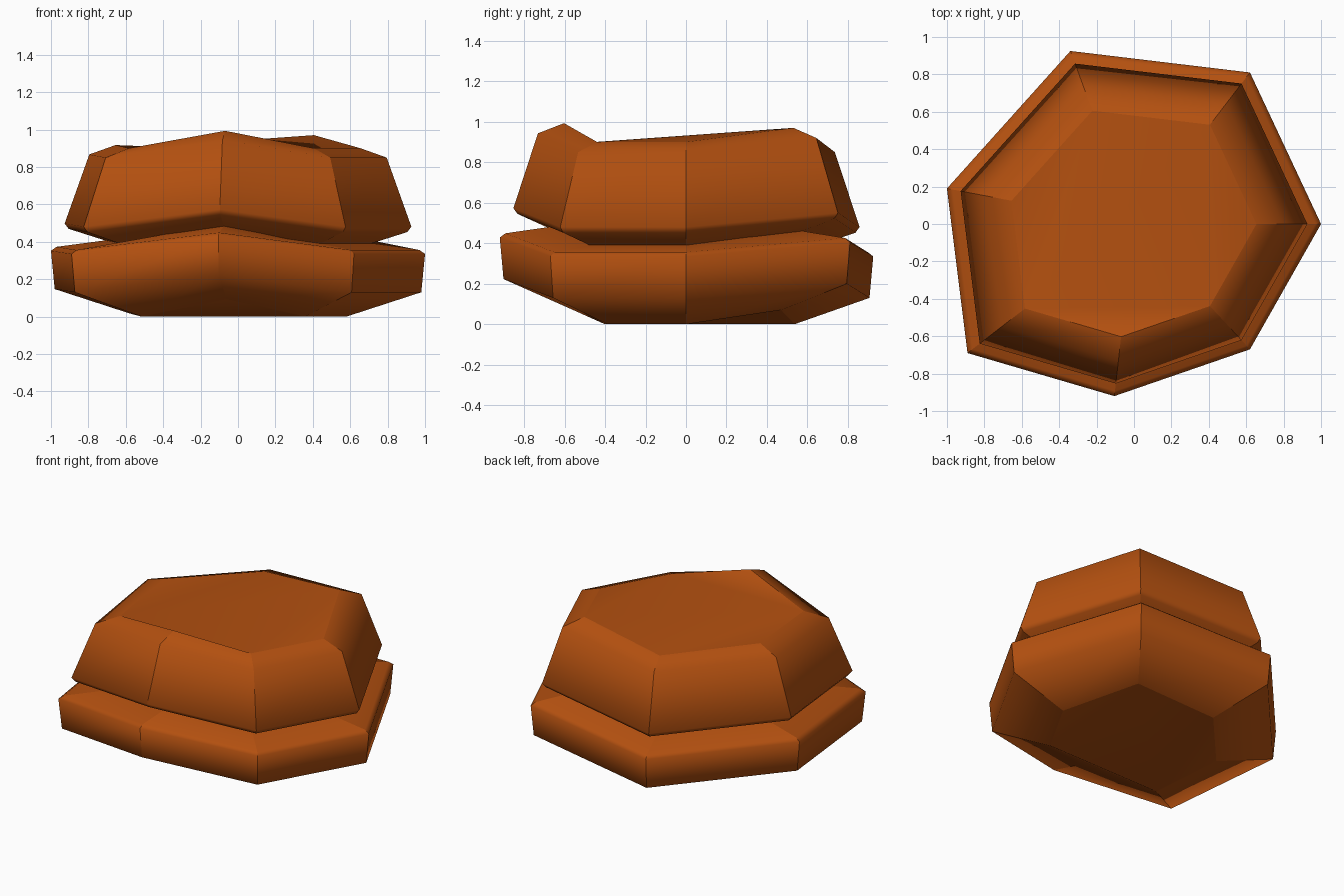
import bpy, bmesh

if "Cube" in bpy.data.objects:
    bpy.data.objects.remove(bpy.data.objects["Cube"])

# One flat colour
mat = bpy.data.materials.new("burnt orange")
mat.diffuse_color = (0.45, 0.08, 0.005, 1)
mat.use_nodes = True
mat.node_tree.nodes["Principled BSDF"].inputs["Base Color"].default_value = mat.diffuse_color

# Irregular seven-sided outline: x, y and how far each corner is lifted
CORNERS = [(-0.105, -0.92, 0.093), (0.62, -0.67, 0.0), (1.0, 0.0, 0.0),
           (0.62, 0.81, 0.07), (-0.34, 0.925, 0.0), (-1.0, 0.19, 0.017),
           (-0.89, -0.69, 0.0)]
N = len(CORNERS)
# Triangles of the gently folded caps
CAP = [(0, 1, 6), (1, 2, 3), (1, 3, 6), (3, 4, 6), (4, 5, 6)]


def stone(name, profile):
    """Stack scaled copies of the outline; profile is (scale, height) pairs."""
    bm = bmesh.new()
    rings = [[bm.verts.new((x * s, y * s, z + lift)) for x, y, lift in CORNERS]
             for s, z in profile]
    for a, b in zip(rings, rings[1:]):
        for i in range(N):
            j = (i + 1) % N
            bm.faces.new((a[i], a[j], b[j], b[i]))
        # corners stay crisp, bands blend smoothly
        for i in range(N):
            bm.edges.get((a[i], b[i])).smooth = False
    for t in CAP:
        bm.faces.new([rings[0][i] for i in reversed(t)])
        bm.faces.new([rings[-1][i] for i in t])
    for ring in (rings[0], rings[-1]):
        for i in range(N):
            bm.edges.get((ring[i], ring[(i + 1) % N])).smooth = False
    for f in bm.faces:
        f.smooth = True
    me = bpy.data.meshes.new(name)
    bm.to_mesh(me)
    bm.free()
    me.materials.append(mat)
    ob = bpy.data.objects.new(name, me)
    bpy.context.collection.objects.link(ob)
    return ob


# Wide lower slab with sloping underside and shallow sloping top
stone("lower_slab", [(0.58, 0.0), (0.98, 0.13), (1.0, 0.335),
                     (0.97, 0.356), (0.6, 0.405)])
# Tapered upper block resting on it, leaving a groove between
stone("upper_block", [(0.6, 0.355), (0.905, 0.452), (0.927, 0.48),
                      (0.795, 0.85), (0.655, 0.9)])
